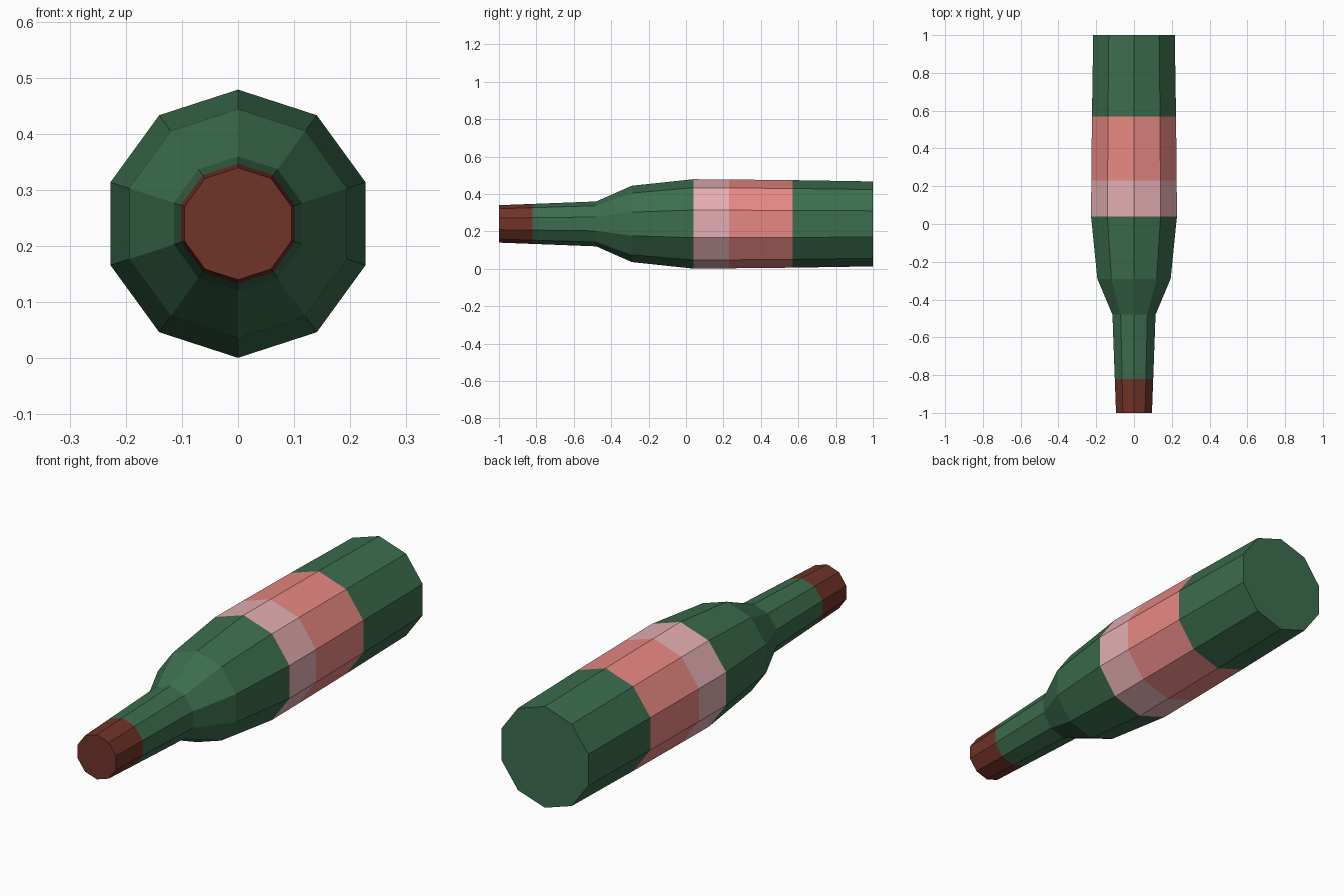
import bpy, bmesh, math

if "Cube" in bpy.data.objects:
    bpy.data.objects.remove(bpy.data.objects["Cube"])

SIDES = 10
CENTRE_Z = 0.24


def srgb(r, g, b):
    def lin(c):
        c /= 255
        return c / 12.92 if c <= 0.04045 else ((c + 0.055) / 1.055) ** 2.4
    return (lin(r), lin(g), lin(b), 1)


def material(name, colour):
    m = bpy.data.materials.new(name)
    m.diffuse_color = colour
    m.use_nodes = True
    m.node_tree.nodes["Principled BSDF"].inputs["Base Color"].default_value = m.diffuse_color
    return m


GLASS, LABEL, BAND, FOIL = range(4)
materials = [
    material("green_glass", srgb(60, 109, 78)),
    material("coral_label", srgb(232, 136, 131)),
    material("pale_pink_band", srgb(228, 174, 178)),
    material("brown_foil", srgb(112, 51, 40)),
]

# Bottle profile from mouth to base: y, radius, colour of the section that follows
profile = [
    (-1.00, 0.100, FOIL),
    (-0.82, 0.107, GLASS),
    (-0.48, 0.120, GLASS),
    (-0.29, 0.204, GLASS),
    (0.04, 0.239, BAND),
    (0.23, 0.2375, LABEL),
    (0.57, 0.234, GLASS),
    (1.00, 0.227, GLASS),
]

bm = bmesh.new()
rings = []
for y, r, _ in profile:
    angles = [2 * math.pi * i / SIDES for i in range(SIDES)]
    rings.append([bm.verts.new((r * math.sin(a), y, CENTRE_Z + r * math.cos(a)))
                  for a in angles])

# Side walls
for k in range(len(rings) - 1):
    a, b = rings[k], rings[k + 1]
    for i in range(SIDES):
        j = (i + 1) % SIDES
        bm.faces.new((a[i], a[j], b[j], b[i])).material_index = profile[k][2]

# Closed mouth and base
bm.faces.new(rings[0]).material_index = FOIL
bm.faces.new(rings[-1]).material_index = GLASS
bmesh.ops.recalc_face_normals(bm, faces=bm.faces)

mesh = bpy.data.meshes.new("bottle")
bm.to_mesh(mesh)
bm.free()
for m in materials:
    mesh.materials.append(m)
bottle = bpy.data.objects.new("bottle", mesh)
bpy.context.collection.objects.link(bottle)
